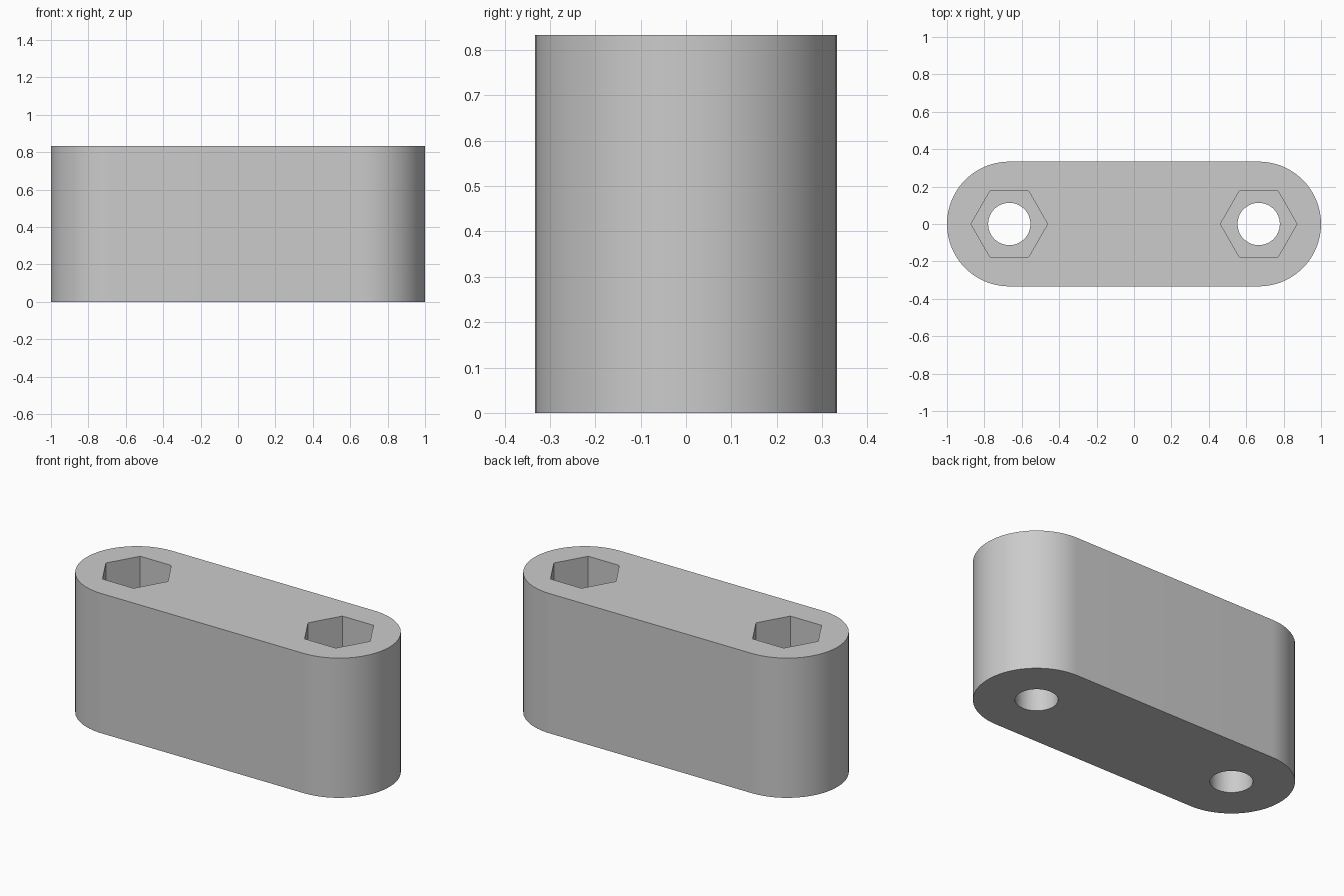
import bpy, bmesh, math

if "Cube" in bpy.data.objects:
    bpy.data.objects.remove(bpy.data.objects["Cube"])

HEIGHT, RADIUS, CENTRE = 0.833, 0.3333, 0.6667
HOLE_R, HEX_R, HEX_DEPTH = 0.113, 0.205, 0.42

grey = bpy.data.materials.new("grey")
grey.diffuse_color = (0.6, 0.6, 0.6, 1)
grey.use_nodes = True
grey.node_tree.nodes["Principled BSDF"].inputs["Base Color"].default_value = grey.diffuse_color


def prism(name, points, z0, z1):
    """Extrude a flat outline from z0 up to z1."""
    bm = bmesh.new()
    base = bm.faces.new([bm.verts.new((x, y, z0)) for x, y in points])
    top = bmesh.ops.extrude_face_region(bm, geom=[base])["geom"]
    bmesh.ops.translate(bm, vec=(0, 0, z1 - z0),
                        verts=[v for v in top if isinstance(v, bmesh.types.BMVert)])
    bmesh.ops.recalc_face_normals(bm, faces=bm.faces)
    mesh = bpy.data.meshes.new(name)
    bm.to_mesh(mesh)
    bm.free()
    mesh.materials.append(grey)
    obj = bpy.data.objects.new(name, mesh)
    bpy.context.collection.objects.link(obj)
    return obj


def arc(cx, r, start, sweep, steps, closed=False):
    """Points along an arc centred on (cx, 0)."""
    return [(cx + r * math.cos(start + sweep * i / steps),
             r * math.sin(start + sweep * i / steps))
            for i in range(steps if closed else steps + 1)]


# Link body: a block with fully rounded ends
outline = (arc(CENTRE, RADIUS, -math.pi / 2, math.pi, 48)
           + arc(-CENTRE, RADIUS, math.pi / 2, math.pi, 48))
body = prism("link_body", outline, 0, HEIGHT)
bpy.context.view_layer.objects.active = body
body.select_set(True)


def cut(cutter):
    """Subtract a cutter from the body and remove it."""
    cutter.hide_render = True
    mod = body.modifiers.new("cut", 'BOOLEAN')
    mod.operation = 'DIFFERENCE'
    mod.solver = 'EXACT'
    mod.object = cutter
    bpy.ops.object.modifier_apply(modifier=mod.name)
    bpy.data.objects.remove(cutter)


# Bolt hole and hexagonal nut pocket at each end
for x in (-CENTRE, CENTRE):
    cut(prism("bolt_hole_cutter", arc(x, HOLE_R, 0, math.tau, 64, True), -0.1, HEIGHT + 0.1))
    cut(prism("nut_pocket_cutter", arc(x, HEX_R, 0, math.tau, 6, True),
              HEIGHT - HEX_DEPTH, HEIGHT + 0.1))

bpy.ops.object.shade_smooth_by_angle(angle=math.radians(30))
